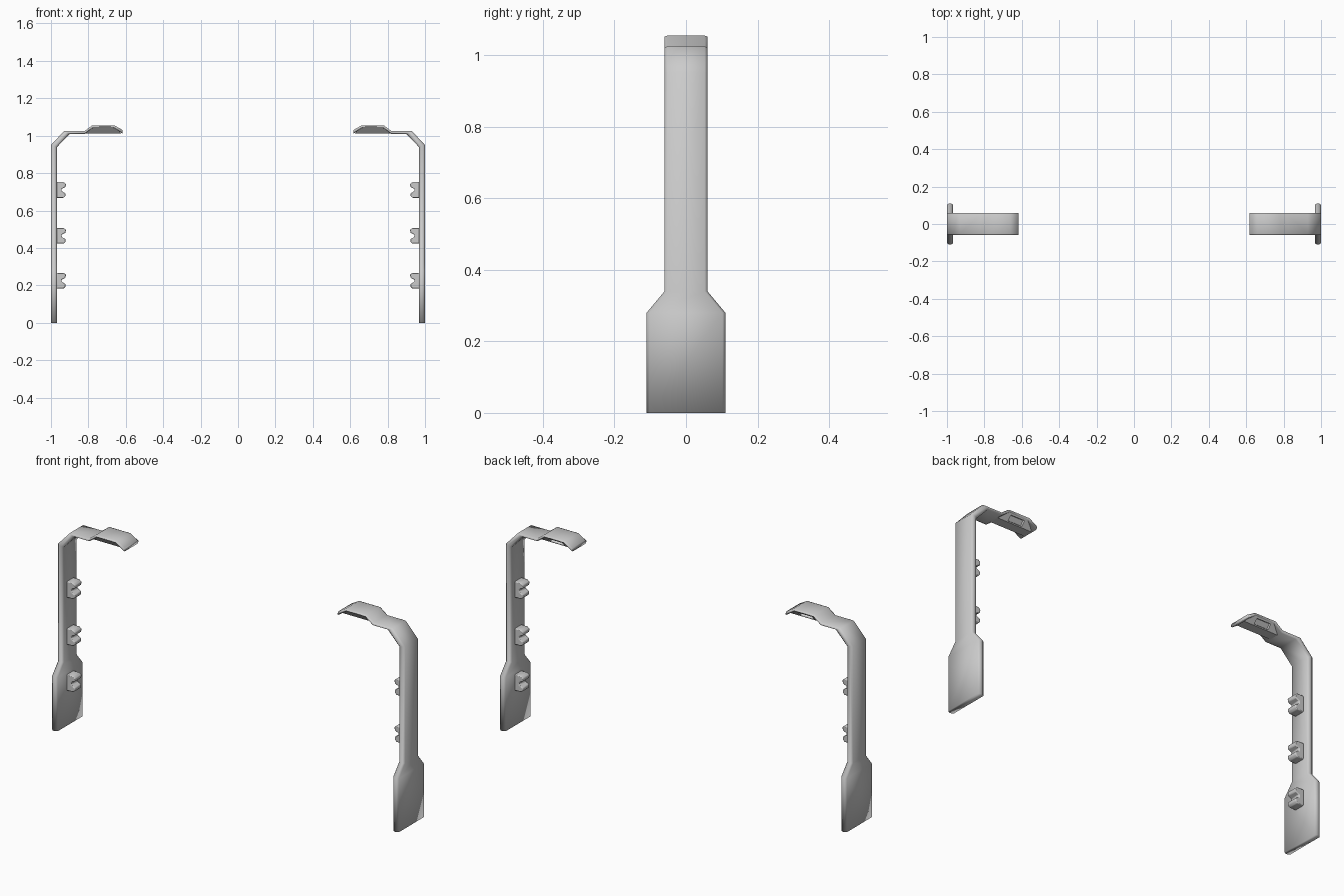
import bpy, bmesh
from mathutils import Vector

if "Cube" in bpy.data.objects:
    bpy.data.objects.remove(bpy.data.objects["Cube"], do_unlink=True)

grey = bpy.data.materials.new("light grey metal")
grey.use_nodes = True
grey.diffuse_color = (0.6, 0.6, 0.6, 1)
grey.node_tree.nodes["Principled BSDF"].inputs["Base Color"].default_value = (0.6, 0.6, 0.6, 1)


def finish(bm, name, bevel=0, angle=None):
    """Make an object from the bmesh and mirror it to the other side."""
    bmesh.ops.recalc_face_normals(bm, faces=bm.faces)
    mesh = bpy.data.meshes.new(name)
    bm.to_mesh(mesh)
    bm.free()
    mesh.materials.append(grey)
    obj = bpy.data.objects.new(name, mesh)
    bpy.context.collection.objects.link(obj)
    bpy.ops.object.select_all(action='DESELECT')
    obj.select_set(True)
    bpy.context.view_layer.objects.active = obj
    if angle:
        bpy.ops.object.shade_smooth_by_angle(angle=angle)
    else:
        bpy.ops.object.shade_smooth()
    if bevel:
        mod = obj.modifiers.new("soft edges", 'BEVEL')
        mod.width = bevel
        mod.segments = 2
    obj.modifiers.new("other side", 'MIRROR')
    return obj


# Post and arm: one strip lofted along outer point, inner point, half width
stations = [
    ((1, 0), (.967, 0), .11),
    ((1, .28), (.967, .28), .11),
    ((1, .34), (.967, .34), .06),
    ((1, .95), (.967, .94), .06),
    ((.93, 1.025), (.90, 1.01), .06),
    ((.82, 1.025), (.82, 1.01), .06),
    ((.78, 1.055), (.775, 1.043), .06),
    ((.66, 1.055), (.665, 1.043), .06),
    ((.617, 1.03), (.617, 1.011), .06),
]
# Cross-section: position across the width, and depth from outer to inner
bm = bmesh.new()
rows = []
for outer, inner, w in stations:
    a, b = (Vector((p[0], 0, p[1])) for p in (outer, inner))
    c = 0.008
    section = [(-w + c, 0), (w - c, 0), (w, .3), (w, .7),
               (w - c, 1), (-w + c, 1), (-w, .7), (-w, .3)]
    rows.append([bm.verts.new(a.lerp(b, t) + Vector((0, y, 0))) for y, t in section])
for r0, r1 in zip(rows, rows[1:]):
    for i in range(8):
        j = (i + 1) % 8
        bm.faces.new((r0[i], r0[j], r1[j], r1[i]))
bm.faces.new(rows[0])
bm.faces.new(rows[-1])
finish(bm, "post_and_arm")

# Lamp housing: tapered block under the raised end of the arm
bm = bmesh.new()
bmesh.ops.create_cube(bm, size=2)
for v in bm.verts:
    top = v.co.z > 0
    half = .06 if top else .098
    v.co = (.72 + v.co.x * half, v.co.y * (.055 if top else .025), 1.046 if top else 1.011)
bm.normal_update()
# Recessed slot in the rear slope
slope = max(bm.faces, key=lambda f: f.normal.y)
bmesh.ops.inset_individual(bm, faces=[slope], thickness=.013)
mid = slope.calc_center_median()
for v in slope.verts:
    v.co.x = mid.x + (.04 if v.co.x > mid.x else -.04)
inward = slope.normal * -.012
slot = bmesh.ops.extrude_discrete_faces(bm, faces=[slope])["faces"][0]
bmesh.ops.translate(bm, verts=slot.verts[:], vec=inward)
finish(bm, "lamp_housing", angle=.5)

# Cable clips: notched profile extruded across the inner face of the post
profile = [(.97, -.042), (.932, -.042), (.922, -.032), (.922, -.018), (.943, -.006),
           (.943, .006), (.922, .016), (.92, .032), (.932, .042), (.97, .042)]
for name, height in (("lower", .225), ("middle", .465), ("upper", .71)):
    bm = bmesh.new()
    face = bm.faces.new([bm.verts.new((x, -.028, height + z)) for x, z in profile])
    grown = bmesh.ops.extrude_face_region(bm, geom=[face])["geom"]
    verts = [g for g in grown if isinstance(g, bmesh.types.BMVert)]
    bmesh.ops.translate(bm, verts=verts, vec=(0, .056, 0))
    finish(bm, name + "_cable_clips", bevel=.004, angle=.8)
